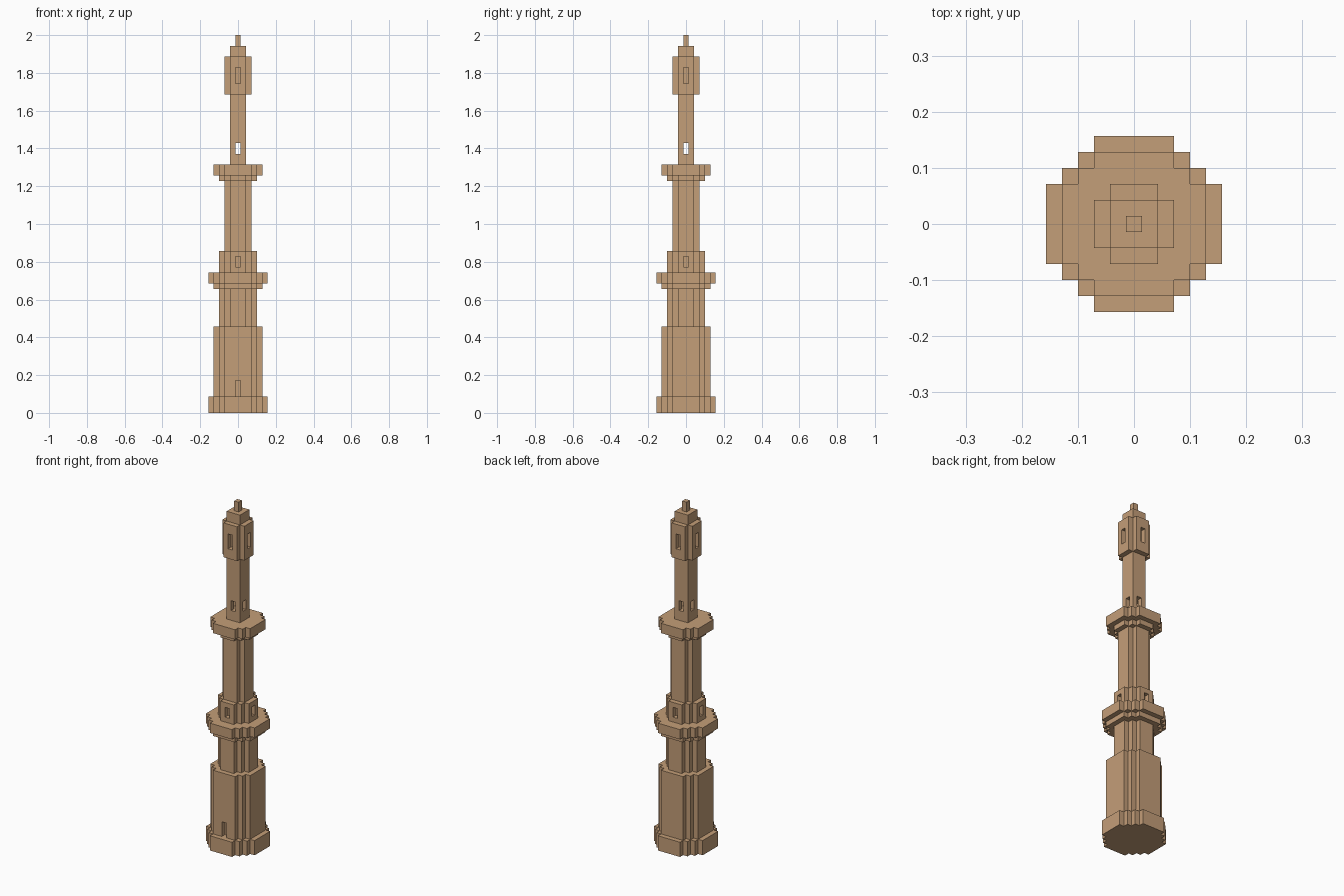
import bpy
import bmesh
from mathutils import Matrix, Vector

if "Cube" in bpy.data.objects:
    bpy.data.objects.remove(bpy.data.objects["Cube"])

U = 2 / 70  # one block

stone = bpy.data.materials.new("sandstone")
stone.diffuse_color = (0.552, 0.342, 0.188, 1)
stone.use_nodes = True
stone.node_tree.nodes["Principled BSDF"].inputs["Base Color"].default_value = stone.diffuse_color


def stair(r, s):
    """Stepped quarter outline from (r, s) to (s, r) in block units."""
    return [(r - i, s + i) for i in range(int(r - s) + 1)]


def outline(steps):
    """Full four-fold outline made from the quarter's outer corners."""
    quarter = []
    for i, (a, b) in enumerate(steps):
        quarter.append((a, b))
        if i + 1 < len(steps):
            quarter.append((steps[i + 1][0], b))
    points = []
    for _ in range(4):
        points += quarter
        quarter = [(-y, x) for x, y in quarter]
    return points


def finish(name, bm):
    bmesh.ops.recalc_face_normals(bm, faces=bm.faces)
    mesh = bpy.data.meshes.new(name)
    bm.to_mesh(mesh)
    bm.free()
    mesh.materials.append(stone)
    obj = bpy.data.objects.new(name, mesh)
    bpy.context.collection.objects.link(obj)
    return obj


def prism(name, steps, z0, z1):
    bm = bmesh.new()
    face = bm.faces.new([bm.verts.new((x * U, y * U, z0 * U)) for x, y in outline(steps)])
    top = bmesh.ops.extrude_face_region(bm, geom=[face])["geom"]
    bmesh.ops.translate(bm, vec=Vector((0, 0, (z1 - z0) * U)),
                        verts=[v for v in top if isinstance(v, bmesh.types.BMVert)])
    return finish(name, bm)


def niche_cutter(name, r, z0, z1, sides):
    """Boxes one block wide reaching one block into the given sides (0 = front)."""
    bm = bmesh.new()
    for k in sides:
        m = (Matrix.Rotation(k * 1.5707963, 4, 'Z')
             @ Matrix.Translation((0, -r * U, (z0 + z1) / 2 * U))
             @ Matrix.Diagonal((U, 2 * U, (z1 - z0) * U, 1)))
        bmesh.ops.create_cube(bm, size=1, matrix=m)
    return finish(name, bm)


def carve(obj, cutter):
    mod = obj.modifiers.new("opening", 'BOOLEAN')
    mod.operation = 'DIFFERENCE'
    mod.solver = 'EXACT'
    mod.object = cutter
    cutter.hide_render = True
    cutter.hide_viewport = True


# Stacked tiers: name, half width, half flat side, bottom, top
tiers = [
    ("base_plinth", 5.5, 2.5, 0, 3),
    ("lower_shaft", 4.5, 2.5, 3, 16),
    ("middle_shaft", 3.5, 1.5, 16, 23),
    ("lower_corbel", 4.5, 2.5, 23, 24),
    ("lower_balcony", 5.5, 2.5, 24, 26),
    ("windowed_drum", 3.5, 1.5, 26, 30),
    ("upper_shaft", 2.5, 1.5, 30, 43),
    ("upper_corbel", 3.5, 1.5, 43, 44),
    ("upper_balcony", 4.5, 2.5, 44, 46),
    ("slender_shaft", 1.5, 1.5, 46, 59),
    ("lantern", 2.5, 1.5, 59, 66),
    ("cap", 1.5, 1.5, 66, 68),
    ("finial", 0.5, 0.5, 68, 70),
]
parts = {n: prism(n, stair(r, s), z0, z1) for n, r, s, z0, z1 in tiers}

# Door in the front, niches on all sides, and crossing open windows
carve(parts["lower_shaft"], niche_cutter("door_cutter", 4.5, 2, 6, [0]))
carve(parts["windowed_drum"], niche_cutter("drum_window_cutter", 3.5, 27, 29, range(4)))
carve(parts["lantern"], niche_cutter("lantern_window_cutter", 2.5, 61, 64, range(4)))
carve(parts["slender_shaft"], prism("open_window_cutter", [(3, 0.5), (0.5, 3)], 48, 50))
